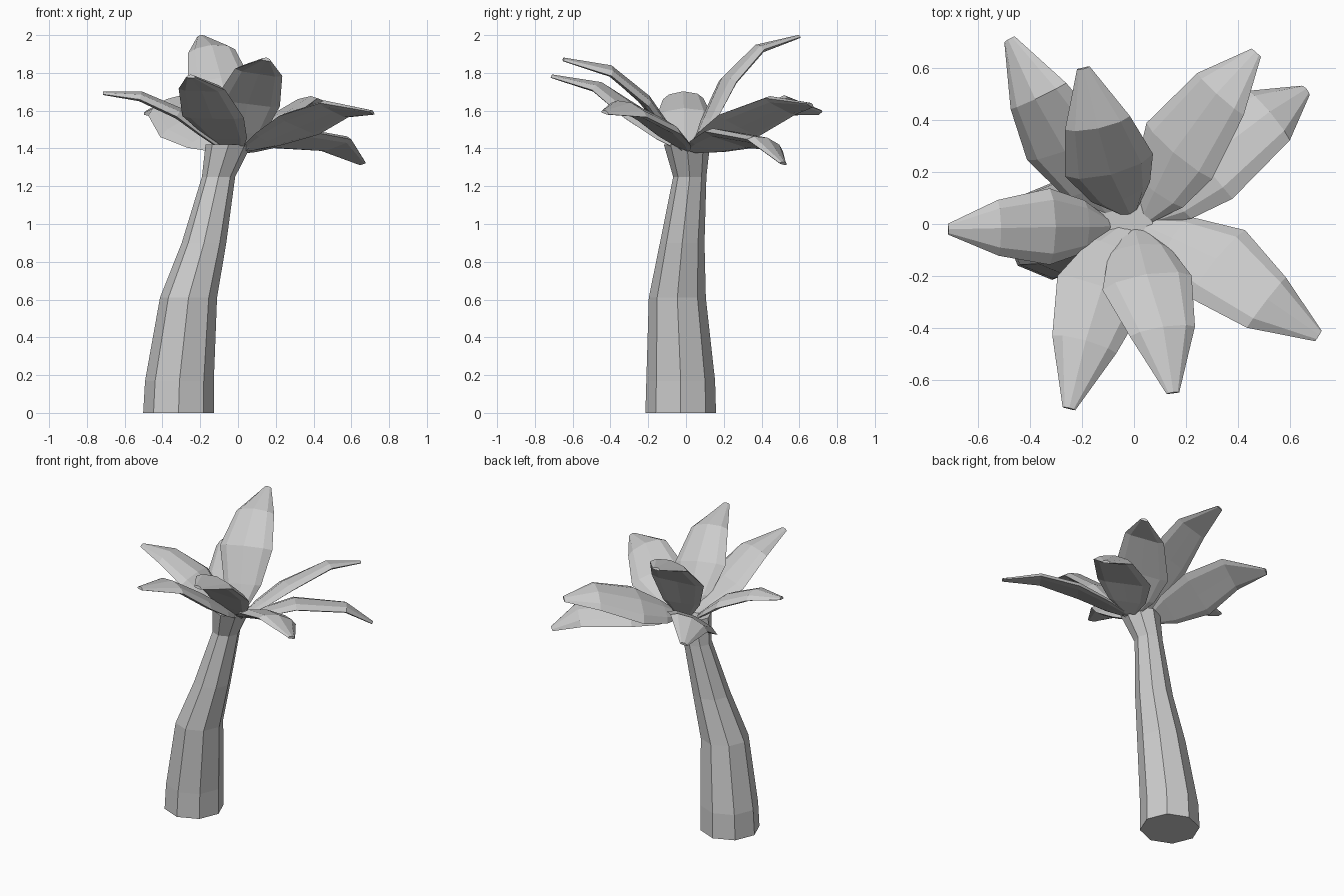
import bpy, bmesh, math
from mathutils import Vector, Matrix

if "Cube" in bpy.data.objects:
    bpy.data.objects.remove(bpy.data.objects["Cube"])

SIDES = 8


def loft(name, rings):
    """Skin a list of equal-length point rings and cap both ends."""
    bm = bmesh.new()
    loops = [[bm.verts.new(p) for p in ring] for ring in rings]
    for a, b in zip(loops, loops[1:]):
        for i in range(SIDES):
            j = (i + 1) % SIDES
            bm.faces.new((a[i], a[j], b[j], b[i]))
    bm.faces.new(loops[0])
    bm.faces.new(loops[-1])
    bmesh.ops.recalc_face_normals(bm, faces=bm.faces)
    mesh = bpy.data.meshes.new(name)
    bm.to_mesh(mesh)
    bm.free()
    obj = bpy.data.objects.new(name, mesh)
    bpy.context.collection.objects.link(obj)
    return obj


def ellipse(centre, u, v, arch=0.0):
    """Ring spanned by two half-axis vectors; arch drops the u ends along -v."""
    steps = [2 * math.pi * i / SIDES for i in range(SIDES)]
    return [centre + u * math.cos(t) + v * (math.sin(t) + arch * (0.5 - math.cos(t) ** 2))
            for t in steps]


# Leaning trunk: x, y, z, radius
trunk = [(-0.315, -0.028, 0.0, 0.187), (-0.31, -0.028, 0.17, 0.182),
         (-0.262, -0.046, 0.61, 0.151), (-0.18, -0.02, 0.9, 0.118),
         (-0.103, 0.02, 1.25, 0.088), (-0.05, 0.005, 1.42, 0.122)]
loft("trunk", [ellipse(Vector((x, y, z)), Vector((r, 0, 0)), Vector((0, r, 0)))
               for x, y, z, r in trunk])


def leaf(name, path, roll, width):
    """Flattened tapering blade along base, belly, shoulder, tip."""
    base, belly, shoulder, tip = [Vector(p) for p in path]
    points = [base, base.lerp(belly, 0.4), belly, shoulder, tip]
    widths = [0.04, 0.12, 0.175, 0.128, 0.025]
    thick = [0.012, 0.022, 0.03, 0.026, 0.009]
    rings = []
    for i, p in enumerate(points):
        before, after = points[max(i - 1, 0)], points[min(i + 1, 4)]
        along = (after - before).normalized()
        flat = along.cross(Vector((0, 0, 1))).normalized()
        # positive roll lifts the right-hand edge
        up = flat.cross(along)
        side = flat * math.cos(roll) + up * math.sin(roll)
        normal = side.cross(along)
        rings.append(ellipse(p, side * widths[i] * width, normal * thick[i], 0.6))
    loft(name, rings)


# Crown of eight leaves: centre line, roll, width factor
leaves = [
    ([(0.04, 0.03, 1.40), (0.17, 0.28, 1.53), (0.33, 0.50, 1.63), (0.47, 0.66, 1.63)], 0.35, 1),
    ([(0.06, 0.03, 1.39), (0.27, 0.23, 1.455), (0.52, 0.42, 1.425), (0.66, 0.515, 1.32)], 0.25, 1),
    ([(0.04, -0.01, 1.40), (0.32, -0.15, 1.53), (0.51, -0.30, 1.61), (0.71, -0.43, 1.59)], 0.3, 1),
    ([(0.0, -0.02, 1.39), (0.05, -0.22, 1.65), (0.11, -0.41, 1.81), (0.15, -0.65, 1.87)], 0.17, 1),
    ([(-0.01, -0.01, 1.39), (-0.13, -0.26, 1.575), (-0.19, -0.46, 1.72), (-0.25, -0.71, 1.78)], 0.03, 1),
    ([(-0.10, -0.01, 1.41), (-0.32, -0.01, 1.58), (-0.52, -0.015, 1.67), (-0.715, -0.02, 1.69)], 0.03, 0.84),
    ([(-0.10, 0.04, 1.40), (-0.26, 0.30, 1.53), (-0.37, 0.49, 1.63), (-0.48, 0.71, 1.59)], 0.4, 1),
    ([(-0.02, 0.05, 1.41), (-0.095, 0.22, 1.75), (-0.14, 0.385, 1.92), (-0.195, 0.60, 1.99)], 0.1, 1),
]
for n, (path, roll, width) in enumerate(leaves, 1):
    leaf(f"leaf_{n}", path, roll, width)
